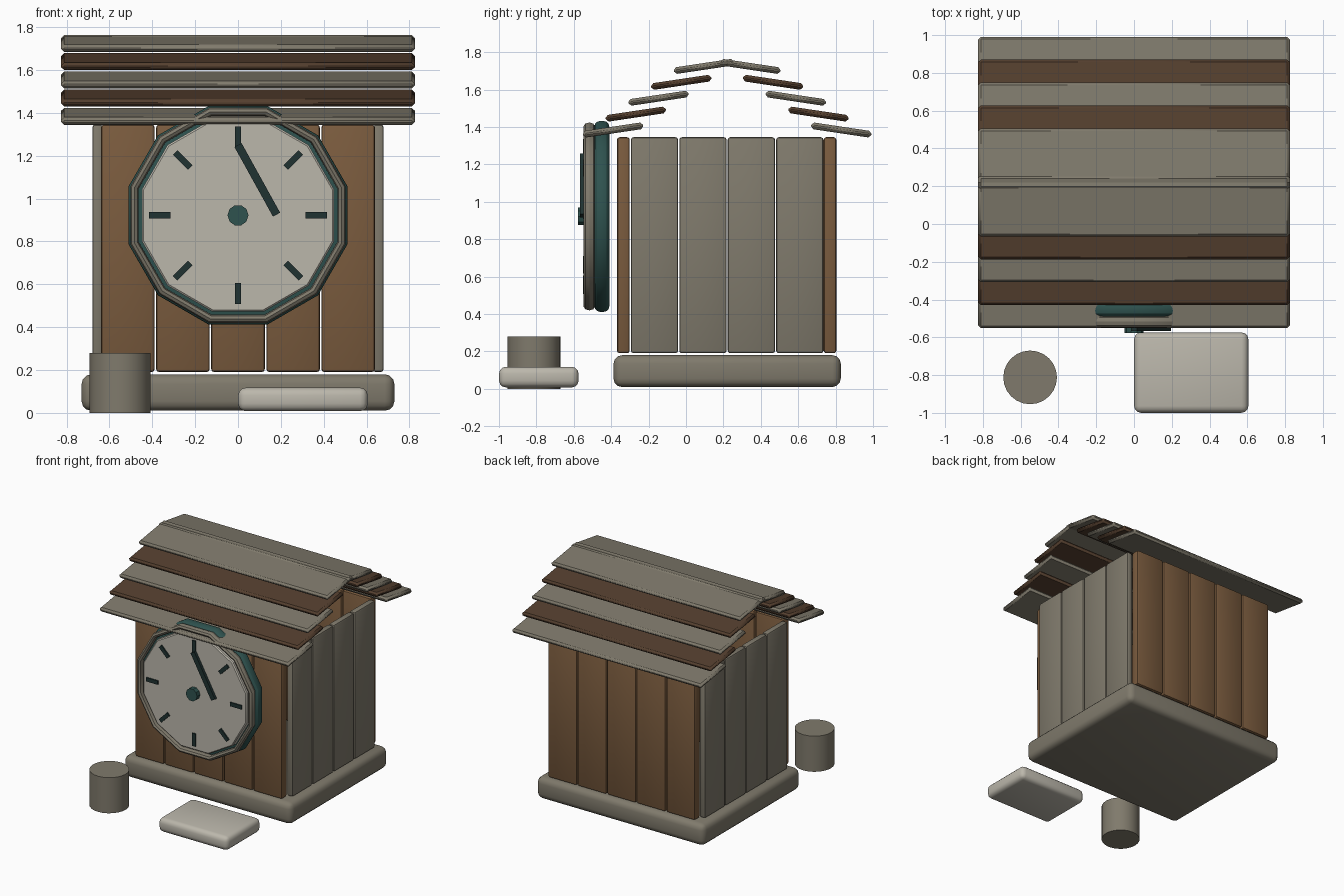
import bpy
import bmesh
from math import radians, cos, sin, atan2, hypot, pi
from mathutils import Matrix, Vector

if "Cube" in bpy.data.objects:
    bpy.data.objects.remove(bpy.data.objects["Cube"], do_unlink=True)


def material(name, rgb):
    mat = bpy.data.materials.new(name)
    mat.use_nodes = True
    color = (*rgb, 1)
    mat.diffuse_color = color
    bsdf = mat.node_tree.nodes["Principled BSDF"]
    bsdf.inputs["Base Color"].default_value = color
    bsdf.inputs["Roughness"].default_value = 0.8
    return mat


GREY = material("weathered grey", (0.215, 0.195, 0.15))
BROWN = material("warm brown", (0.195, 0.105, 0.048))
DARK = material("dark brown", (0.09, 0.05, 0.028))
TEAL = material("teal", (0.028, 0.085, 0.078))
INK = material("dark teal", (0.014, 0.032, 0.031))
CREAM = material("cream", (0.5, 0.475, 0.41))


def finish(name, bm, mat, matrix=Matrix(), angle=40):
    mesh = bpy.data.meshes.new(name)
    bmesh.ops.recalc_face_normals(bm, faces=bm.faces)
    bm.to_mesh(mesh)
    bm.free()
    mesh.materials.append(mat)
    obj = bpy.data.objects.new(name, mesh)
    obj.matrix_world = matrix
    bpy.context.collection.objects.link(obj)
    bpy.ops.object.select_all(action="DESELECT")
    obj.select_set(True)
    bpy.context.view_layer.objects.active = obj
    bpy.ops.object.shade_smooth_by_angle(angle=radians(angle))
    return obj


def bevel(bm, edges, width, segments):
    if width:
        bmesh.ops.bevel(bm, geom=edges, offset=width, segments=segments,
                        profile=0.5, affect="EDGES", clamp_overlap=True)


def box(name, center, size, mat, width=0.0, segments=1, rot=Matrix()):
    bm = bmesh.new()
    bmesh.ops.create_cube(bm, size=1)
    bmesh.ops.scale(bm, vec=size, verts=bm.verts)
    bevel(bm, bm.edges[:], width, segments)
    return finish(name, bm, mat, Matrix.Translation(center) @ rot)


def disc(name, center, radius, depth, sides, mat, width=0.0, segments=1, facing=True):
    """Cylinder standing up, or facing the front with a flat side on top."""
    bm = bmesh.new()
    bmesh.ops.create_cone(bm, cap_ends=True, segments=sides, radius1=radius,
                          radius2=radius, depth=depth)
    caps = [f for f in bm.faces if abs(f.normal.z) > 0.9]
    bevel(bm, list({e for f in caps for e in f.edges}), width, segments)
    rot = Matrix()
    if facing:
        rot = Matrix.Rotation(pi / 2, 4, "X") @ Matrix.Rotation(pi / sides, 4, "Z")
    return finish(name, bm, mat, Matrix.Translation(center) @ rot, 29)


def ring(name, center, major, radial, depth, mat, sides=12, around=8):
    bm = bmesh.new()
    loops = []
    for i in range(sides):
        a = 2 * pi * (i + 0.5) / sides
        loop = []
        for j in range(around):
            b = 2 * pi * j / around
            r = major + radial * cos(b)
            loop.append(bm.verts.new((r * cos(a), depth * sin(b), r * sin(a))))
        loops.append(loop)
    for i in range(sides):
        p, q = loops[i], loops[(i + 1) % sides]
        for j in range(around):
            k = (j + 1) % around
            bm.faces.new((p[j], p[k], q[k], q[j]))
    return finish(name, bm, mat, Matrix.Translation(center), 29)


# Foundation
MID_Y = 0.22
box("foundation", (0, MID_Y, 0.095), (1.46, 1.215, 0.17), GREY, 0.045, 3)

# Wall planks, open inside and under the gables
WALL_Z, WALL_H = 0.768, 1.155
for side, y in (("front", -0.335), ("back", 0.77)):
    for i in range(5):
        box(f"{side}_plank_{i + 1}", ((i - 2) * 0.257, y, WALL_Z),
            (0.25, 0.068, WALL_H), BROWN, 0.014, 2)
for side, x in (("left", 0.655), ("right", -0.655)):
    for i in range(4):
        box(f"{side}_plank_{i + 1}", (x, MID_Y + (i - 1.5) * 0.259, WALL_Z),
            (0.05, 0.253, WALL_H), GREY, 0.014, 2)

# Roof planks, overlapping in rows on both slopes
SLOPE = radians(8.5)
for name, sign in (("front", 1), ("back", -1)):
    for row in range(5):
        y = -0.39 + row * 0.1215
        z = 1.384 + row * 0.085
        box(f"{name}_roof_plank_{row + 1}",
            (0, y if sign > 0 else 2 * MID_Y - y, z), (1.65, 0.325, 0.036),
            DARK if row % 2 else GREY, 0.014, 1,
            Matrix.Rotation(sign * SLOPE, 4, "X"))

# Clock body, rim and dial
CLOCK_Z = 0.922
disc("clock_body", (0, -0.45, CLOCK_Z), 0.528, 0.08, 12, TEAL, 0.03, 3)
ring("clock_rim", (0, -0.517, CLOCK_Z), 0.5, 0.02, 0.03, GREY)
disc("clock_dial", (0, -0.51, CLOCK_Z), 0.465, 0.06, 12, CREAM, 0.008, 1)

# Hour marks
for i in range(8):
    a = i * pi / 4
    box(f"hour_mark_{i + 1}",
        (0.365 * cos(a), -0.541, CLOCK_Z + 0.365 * sin(a)), (0.1, 0.018, 0.03),
        INK, rot=Matrix.Rotation(-a, 4, "Y"))

# Hand and hub
start, end = Vector((0, 1.25)), Vector((0.18, 0.925))
d, m = end - start, (start + end) / 2
box("clock_hand", (m.x, -0.555, m.y), (hypot(*d), 0.022, 0.038), INK,
    rot=Matrix.Rotation(-atan2(d.y, d.x), 4, "Y"))
disc("clock_hub", (0, -0.558, CLOCK_Z), 0.049, 0.04, 10, TEAL)

# Loose pieces in front: a round stump and a flat stone
disc("stump", (-0.55, -0.812, 0.14), 0.142, 0.28, 24, GREY, facing=False)
box("flat_stone", (0.303, -0.787, 0.063), (0.605, 0.425, 0.11), CREAM, 0.036, 3)
